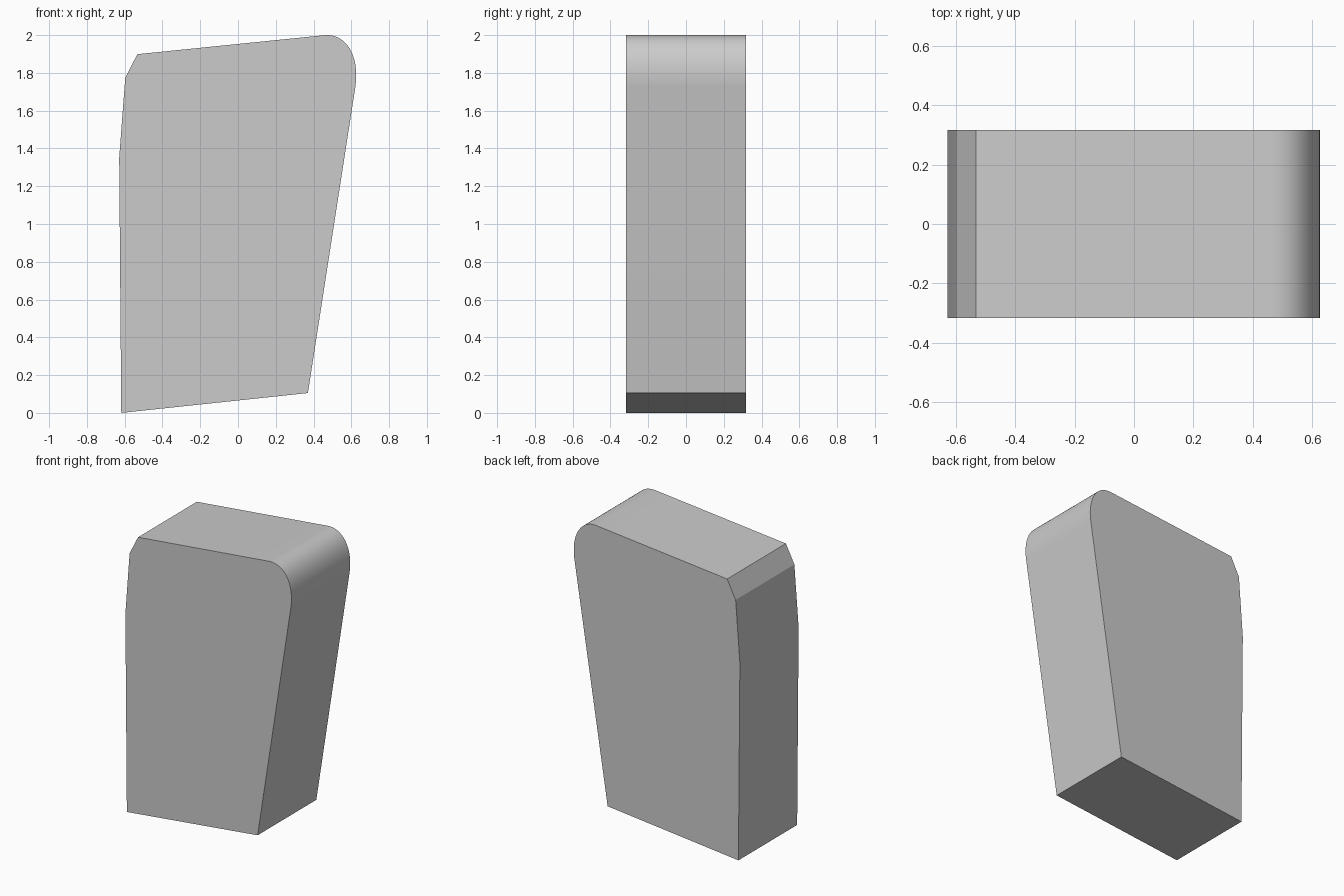
import bpy, bmesh, math
from mathutils import Vector

if "Cube" in bpy.data.objects:
    bpy.data.objects.remove(bpy.data.objects["Cube"])

HALF_DEPTH = 0.317
ARC_STEPS = 20

# Rounded top right corner: corner point plus offsets along its two edges
corner = Vector((0.667, 2.021))
along_top = Vector((-0.995, -0.102)) * 0.212
along_side = Vector((-0.153, -0.988)) * 0.30
centre = corner + along_top + along_side
arc = []
for i in range(ARC_STEPS + 1):
    t = math.pi / 2 * (1 - i / ARC_STEPS)
    arc.append(centre - along_side * math.cos(t) - along_top * math.sin(t))

# Front outline, counter-clockwise from the bottom left
outline = [(-0.618, 0.0), (0.37, 0.105)] + [tuple(p) for p in arc]
outline += [(-0.533, 1.899), (-0.597, 1.773), (-0.629, 1.35)]

# Extrude the outline from front to back
bm = bmesh.new()
front = bm.faces.new([bm.verts.new((x, -HALF_DEPTH, z)) for x, z in outline])
result = bmesh.ops.extrude_face_region(bm, geom=[front], use_keep_orig=True)
new_verts = [g for g in result["geom"] if isinstance(g, bmesh.types.BMVert)]
bmesh.ops.translate(bm, verts=new_verts, vec=(0, 2 * HALF_DEPTH, 0))
bmesh.ops.recalc_face_normals(bm, faces=bm.faces)

mesh = bpy.data.meshes.new("slanted_block")
bm.to_mesh(mesh)
bm.free()
block = bpy.data.objects.new("slanted_block", mesh)
bpy.context.collection.objects.link(block)

# Smooth the rounded corner, keep the other edges crisp
bpy.context.view_layer.objects.active = block
block.select_set(True)
bpy.ops.object.shade_smooth_by_angle(angle=math.radians(20))
